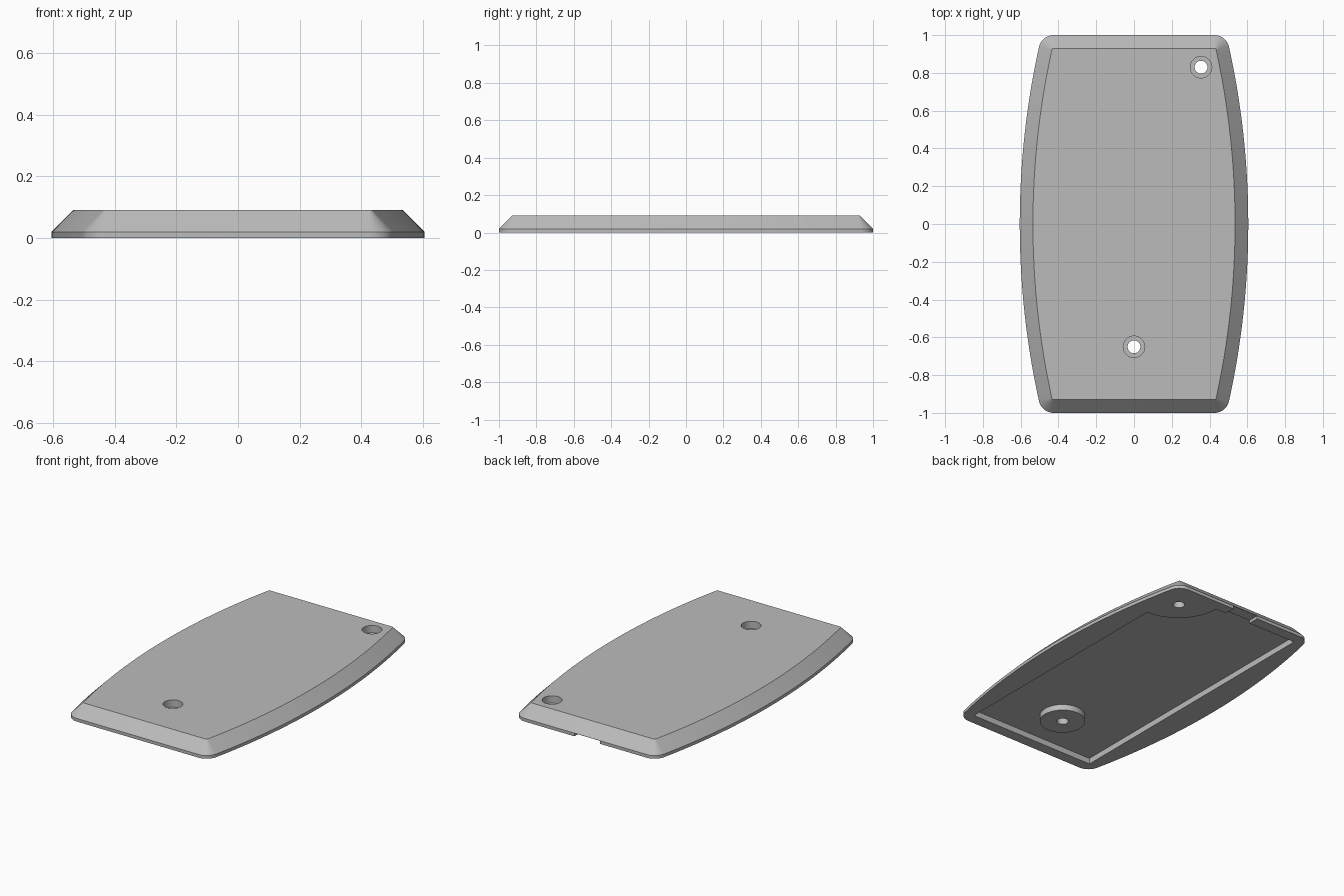
import bpy, bmesh
from math import sin, cos, pi, asin

if "Cube" in bpy.data.objects:
    bpy.data.objects.remove(bpy.data.objects["Cube"], do_unlink=True)

grey = bpy.data.materials.new("plain grey")
grey.use_nodes = True
grey.diffuse_color = (0.5, 0.5, 0.5, 1)
grey.node_tree.nodes["Principled BSDF"].inputs["Base Color"].default_value = (0.5, 0.5, 0.5, 1)


def arc(cx, cy, r, a0, a1, n):
    """Points along a circular arc, both ends included."""
    return [(cx + r * cos(a0 + (a1 - a0) * i / n), cy + r * sin(a0 + (a1 - a0) * i / n))
            for i in range(n + 1)]


def loft(name, layers):
    """Closed solid through stacked (z, outline) layers of equal point count."""
    bm = bmesh.new()
    rings = [[bm.verts.new((x, y, z)) for x, y in pts] for z, pts in layers]
    n = len(rings[0])
    for low, high in zip(rings, rings[1:]):
        for i in range(n):
            j = (i + 1) % n
            bm.faces.new((low[i], low[j], high[j], high[i]))
    bm.faces.new(rings[0][::-1])
    bm.faces.new(rings[-1])
    bmesh.ops.recalc_face_normals(bm, faces=bm.faces)
    mesh = bpy.data.meshes.new(name)
    bm.to_mesh(mesh)
    bm.free()
    mesh.materials.append(grey)
    ob = bpy.data.objects.new(name, mesh)
    bpy.context.collection.objects.link(ob)
    return ob


def circle(x, y, r, n=40):
    return arc(x, y, r, 0, 2 * pi * (n - 1) / n, n - 1)


def combine(target, tool, operation):
    """Apply a boolean and discard the tool."""
    tool.hide_render = True
    mod = target.modifiers.new("cut", 'BOOLEAN')
    mod.operation, mod.solver, mod.object = operation, 'EXACT', tool
    bpy.context.view_layer.objects.active = target
    bpy.ops.object.modifier_apply(modifier=mod.name)
    bpy.data.objects.remove(tool, do_unlink=True)


# Barrel-shaped outline: bowed sides, straight ends, corners rounded by the offset
HALF_X, HALF_Y, BOW = 0.425, 0.92, 0.1
RADIUS = (HALF_Y ** 2 + BOW ** 2) / (2 * BOW)
TILT = asin(HALF_Y / RADIUS)


def outline(offset):
    quarter = arc(HALF_X + BOW - RADIUS, 0, RADIUS + offset, 0, TILT, 24)
    quarter += arc(HALF_X, HALF_Y, offset, TILT, pi / 2, 10)[1:]
    half = [(x, -y) for x, y in quarter[:0:-1]] + quarter
    return half + [(-x, y) for x, y in reversed(half)]


# Plate with a short vertical edge and a wide chamfer
plate = loft("cover_plate", [(0, outline(0.08)), (0.02, outline(0.08)), (0.091, outline(0.01))])

# Underside pocket, leaving a quarter-round pad in the back left corner
PX, PY, DEPTH = 0.44, 0.93, 0.037
pocket = [(-PX, PY), (-PX, -PY), (PX, -PY)] + arc(PX, PY, 0.285, -pi / 2, -pi, 20)
combine(plate, loft("pocket_cutter", [(-0.05, pocket), (DEPTH, pocket)]), 'DIFFERENCE')

# Round boss under the front screw hole
boss = circle(0, -0.65, 0.133, 48)
combine(plate, loft("screw_boss", [(0, boss), (0.06, boss)]), 'UNION')

# Cable notch through the back rim
notch = [(-0.1, 0.9), (0.08, 0.9), (0.08, 1.1), (-0.1, 1.1)]
combine(plate, loft("notch_cutter", [(-0.05, notch), (0.019, notch)]), 'DIFFERENCE')

# Counterbored screw holes
for x, y in ((0, -0.65), (0.355, 0.83)):
    narrow, wide = circle(x, y, 0.034), circle(x, y, 0.057)
    drill = loft("hole_cutter", [(-0.05, narrow), (0.045, narrow), (0.045, wide), (0.15, wide)])
    combine(plate, drill, 'DIFFERENCE')

bpy.ops.object.select_all(action='DESELECT')
plate.select_set(True)
bpy.context.view_layer.objects.active = plate
bpy.ops.object.shade_smooth_by_angle(angle=pi / 6)
